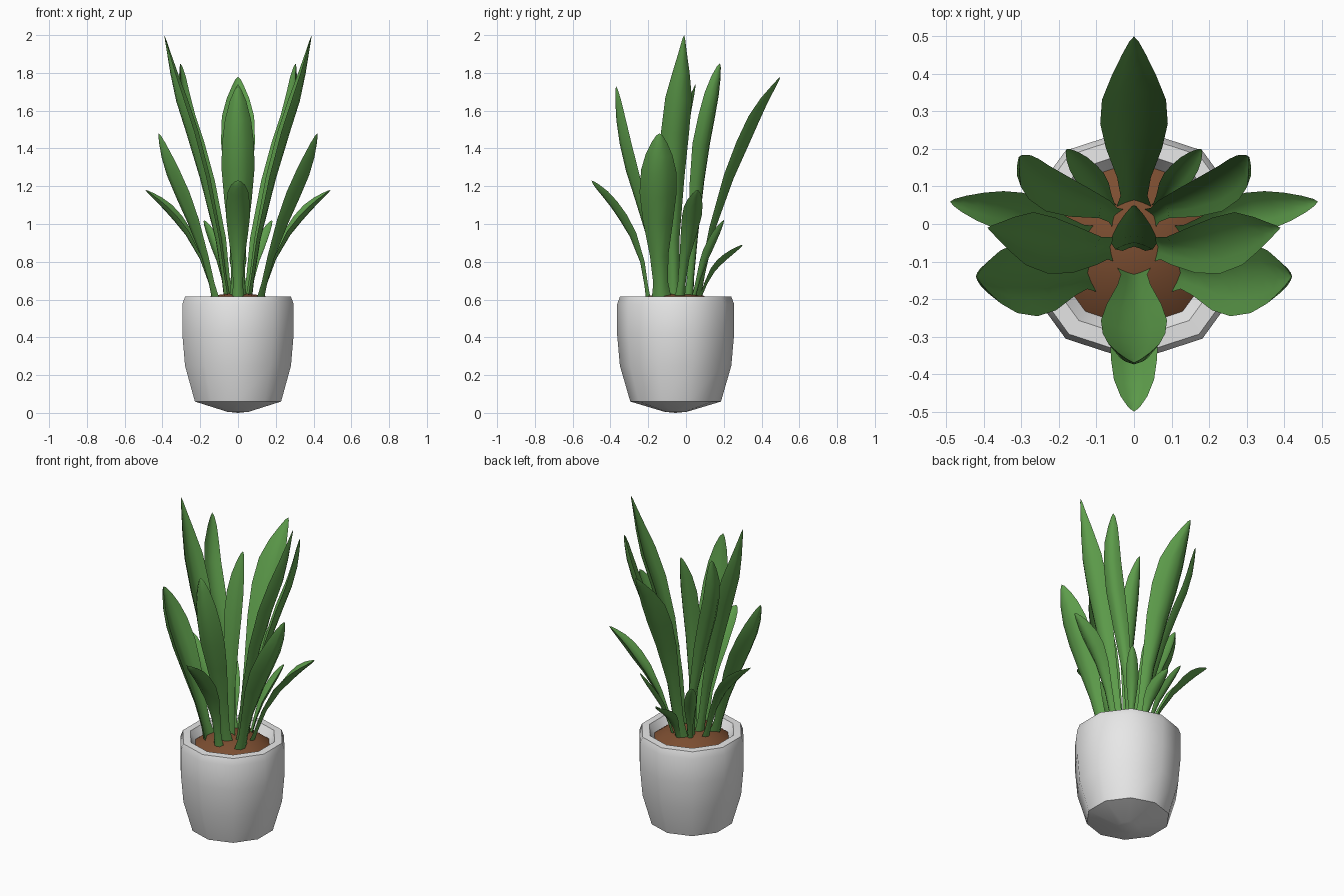
import bpy
import bmesh
import math
from mathutils import Vector

cube = bpy.data.objects.get("Cube")
if cube:
    bpy.data.objects.remove(cube, do_unlink=True)


def make_material(name, color):
    mat = bpy.data.materials.new(name)
    mat.use_nodes = True
    mat.diffuse_color = (*color, 1)
    mat.node_tree.nodes["Principled BSDF"].inputs["Base Color"].default_value = (*color, 1)
    return mat


GREEN = make_material("leaf green", (0.11, 0.335, 0.07))
WHITE = make_material("pot white", (0.8, 0.8, 0.8))
BROWN = make_material("soil brown", (0.2, 0.075, 0.03))


def loft(name, rings, mat, angle):
    """Skin a list of closed rings; a ring of one point closes to a tip."""
    bm = bmesh.new()
    rows = [[bm.verts.new(p) for p in ring] for ring in rings]
    for a, b in zip(rows, rows[1:]):
        n = max(len(a), len(b))
        for i in range(n):
            j = (i + 1) % n
            corners = [a[i % len(a)], a[j % len(a)], b[j % len(b)], b[i % len(b)]]
            bm.faces.new(list(dict.fromkeys(corners)))
    bmesh.ops.recalc_face_normals(bm, faces=bm.faces)
    mesh = bpy.data.meshes.new(name)
    bm.to_mesh(mesh)
    bm.free()
    mesh.materials.append(mat)
    obj = bpy.data.objects.new(name, mesh)
    bpy.context.collection.objects.link(obj)
    bpy.ops.object.select_all(action='DESELECT')
    obj.select_set(True)
    bpy.context.view_layer.objects.active = obj
    bpy.ops.object.shade_smooth_by_angle(angle=math.radians(angle))
    return obj


# Ten-sided pot and soil, turned from profiles of (radius, height)
CENTER_Y = -0.055


def turn(name, profile, mat):
    rings = []
    for r, z in profile:
        count = 10 if r else 1
        rings.append([(r * math.sin(i * math.tau / 10),
                       CENTER_Y - r * math.cos(i * math.tau / 10), z) for i in range(count)])
    return loft(name, rings, mat, 48)


turn("pot", [(0, 0), (0.06, 0.006), (0.24, 0.06), (0.295, 0.25), (0.31, 0.42),
             (0.31, 0.575), (0.295, 0.615), (0.25, 0.617), (0.215, 0.56)], WHITE)
turn("soil", [(0.225, 0.565), (0.15, 0.62), (0, 0.637)], BROWN)

# Cupped leaf cross-section: (across, outward) in half widths
SECTION = [(-1, -0.35), (-0.55, 0.2), (0, 0.38), (0.55, 0.2),
           (1, -0.35), (0.5, -0.12), (0, 0.03), (-0.5, -0.12)]


def sample(points, t):
    """Point on a smooth curve through the given points."""
    p = [points[0] * 2 - points[1], *points, points[-1] * 2 - points[-2]]
    i = min(int(t * (len(points) - 1)), len(points) - 2)
    u = t * (len(points) - 1) - i
    a, b, c, d = p[i:i + 4]
    return b + (c - a) * (u / 2) + (a * 2 - b * 5 + c * 4 - d) * (u * u / 2) \
        + (b * 3 - a - c * 3 + d) * (u ** 3 / 2)


def leaf(name, half_width, blunt, path):
    points = [Vector(p) for p in path]
    out = points[-1] - points[0]
    out.z = 0
    out.normalize()
    widths = [(0, 0.52), (0.07, 0.4), (0.2, 0.5), (0.4, 0.83), (0.56, 1), (0.7, 0.95),
              (0.82, 0.6 + 0.3 * blunt), (0.92, 0.28 + 0.35 * blunt), (0.98, 0.1 + 0.18 * blunt)]
    rings = [[points[0]]]
    for t, w in widths:
        center = sample(points, t)
        tangent = (sample(points, t + 0.01) - sample(points, max(t - 0.01, 0))).normalized()
        across = tangent.cross(out).normalized()
        normal = across.cross(tangent)
        s = half_width * w
        rings.append([center + across * (x * s) + normal * (y * s) for x, y in SECTION])
    rings.append([points[-1]])
    return loft(name, rings, GREEN, 60)


# Leaves on the centre line
leaf("back_leaf", 0.09, 0.2, [(0, 0.06, 0.61), (0, 0.16, 1.06), (0, 0.27, 1.36),
                              (0, 0.38, 1.6), (0, 0.5, 1.78)])
leaf("front_leaf", 0.088, 0.6, [(0, -0.13, 0.61), (0, -0.19, 0.95), (0, -0.27, 1.23),
                                (0, -0.33, 1.48), (0, -0.37, 1.73)])
leaf("low_front_leaf", 0.064, 0.8, [(0, -0.2, 0.61), (0, -0.24, 0.84), (0, -0.31, 1.0),
                                    (0, -0.4, 1.13), (0, -0.5, 1.23)])
leaf("middle_leaf", 0.06, 0.4, [(0, -0.06, 0.61), (0, -0.06, 1.0), (0, -0.04, 1.3),
                                (0, 0, 1.55), (0, 0.05, 1.74)])
leaf("small_back_leaf", 0.045, 0.6, [(0, 0.07, 0.6), (0, 0.13, 0.74), (0, 0.2, 0.82),
                                     (0, 0.3, 0.89)])

# Leaves in mirrored pairs
PAIRS = {
    "tall_leaf": (0.075, 0, [(0.06, -0.06, 0.61), (0.12, -0.07, 1.0), (0.22, -0.06, 1.4),
                             (0.32, -0.03, 1.72), (0.39, -0.01, 2.0)]),
    "curled_leaf": (0.055, 0.7, [(0.05, 0.02, 0.61), (0.1, 0.05, 1.0), (0.2, 0.08, 1.35),
                                 (0.28, 0.13, 1.62), (0.305, 0.18, 1.85)]),
    "wide_leaf": (0.098, 0.4, [(0.12, -0.13, 0.61), (0.19, -0.145, 0.88), (0.27, -0.15, 1.1),
                               (0.36, -0.145, 1.31), (0.42, -0.14, 1.48)]),
    "low_side_leaf": (0.054, 0.4, [(0.12, -0.03, 0.61), (0.21, 0, 0.86), (0.3, 0.03, 1.0),
                                   (0.39, 0.045, 1.1), (0.49, 0.06, 1.18)]),
    "short_back_leaf": (0.036, 0.7, [(0.06, 0.04, 0.6), (0.09, 0.09, 0.78),
                                     (0.13, 0.14, 0.9), (0.18, 0.2, 1.02)]),
}
for name, (half_width, blunt, path) in PAIRS.items():
    for side, sign in (("left", 1), ("right", -1)):
        leaf(f"{side}_{name}", half_width, blunt, [(sign * x, y, z) for x, y, z in path])
